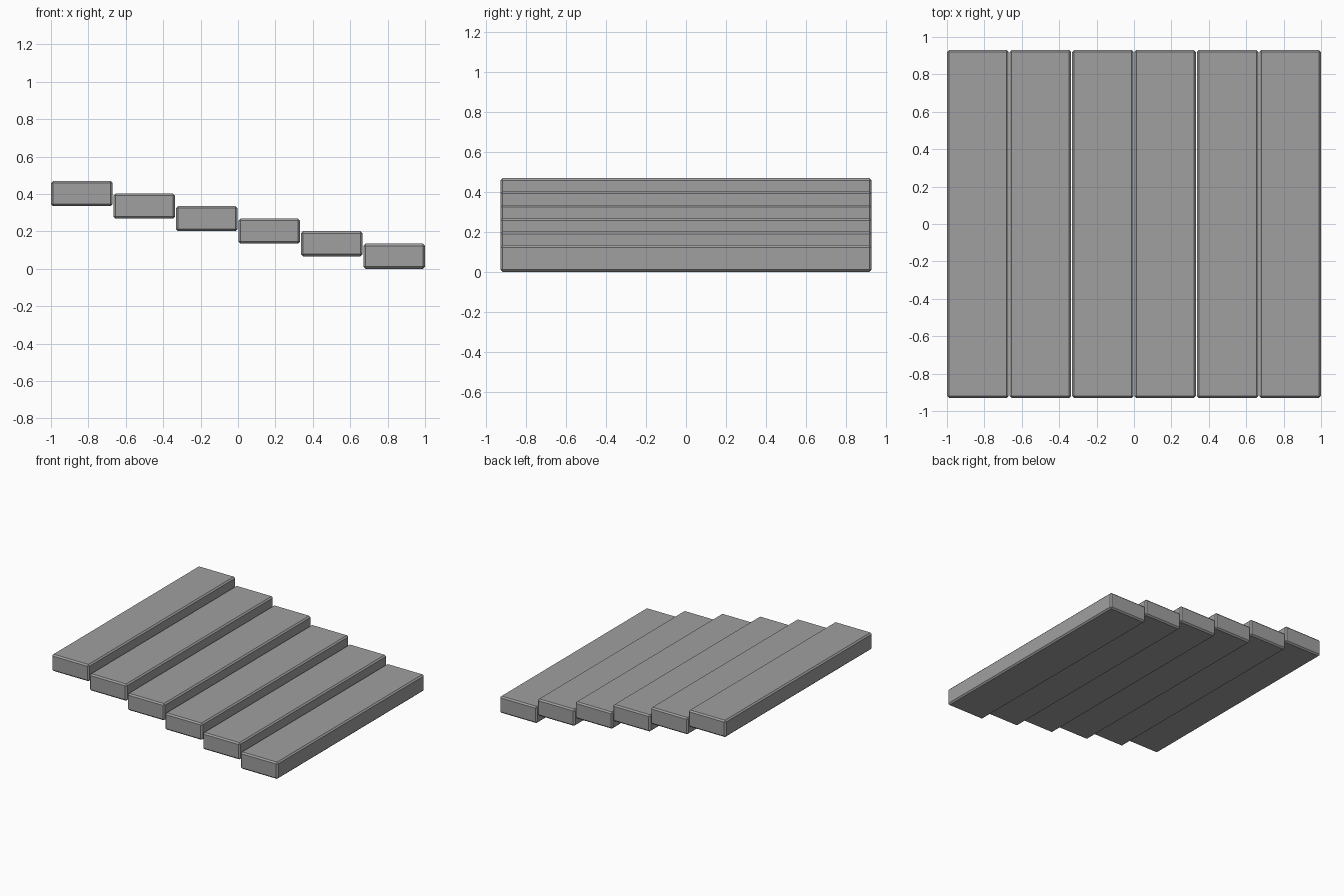
import bpy

cube = bpy.data.objects.get("Cube")
if cube:
    bpy.data.objects.remove(cube, do_unlink=True)

COUNT = 6
WIDTH, DEPTH, HEIGHT = 0.33, 1.86, 0.134
RUN, RISE = 0.334, 0.067

# Plain grey stone
stone = bpy.data.materials.new("grey stone")
stone.use_nodes = True
grey = (0.35, 0.35, 0.35, 1)
stone.diffuse_color = grey
stone.node_tree.nodes["Principled BSDF"].inputs["Base Color"].default_value = grey


def add_step(index):
    """One chamfered slab, index 0 being the lowest on the +x side."""
    x = (COUNT - 1) * RUN / 2 - index * RUN
    z = HEIGHT / 2 + index * RISE
    bpy.ops.mesh.primitive_cube_add(size=1, location=(x, 0, z))
    step = bpy.context.object
    step.name = f"step_{index + 1}"
    step.scale = (WIDTH, DEPTH, HEIGHT)
    bpy.ops.object.transform_apply(location=False, rotation=False, scale=True)
    step.data.materials.append(stone)
    bevel = step.modifiers.new("chamfer", "BEVEL")
    bevel.width = 0.011
    bevel.segments = 1


# Flight of slabs climbing towards -x
for i in range(COUNT):
    add_step(i)
